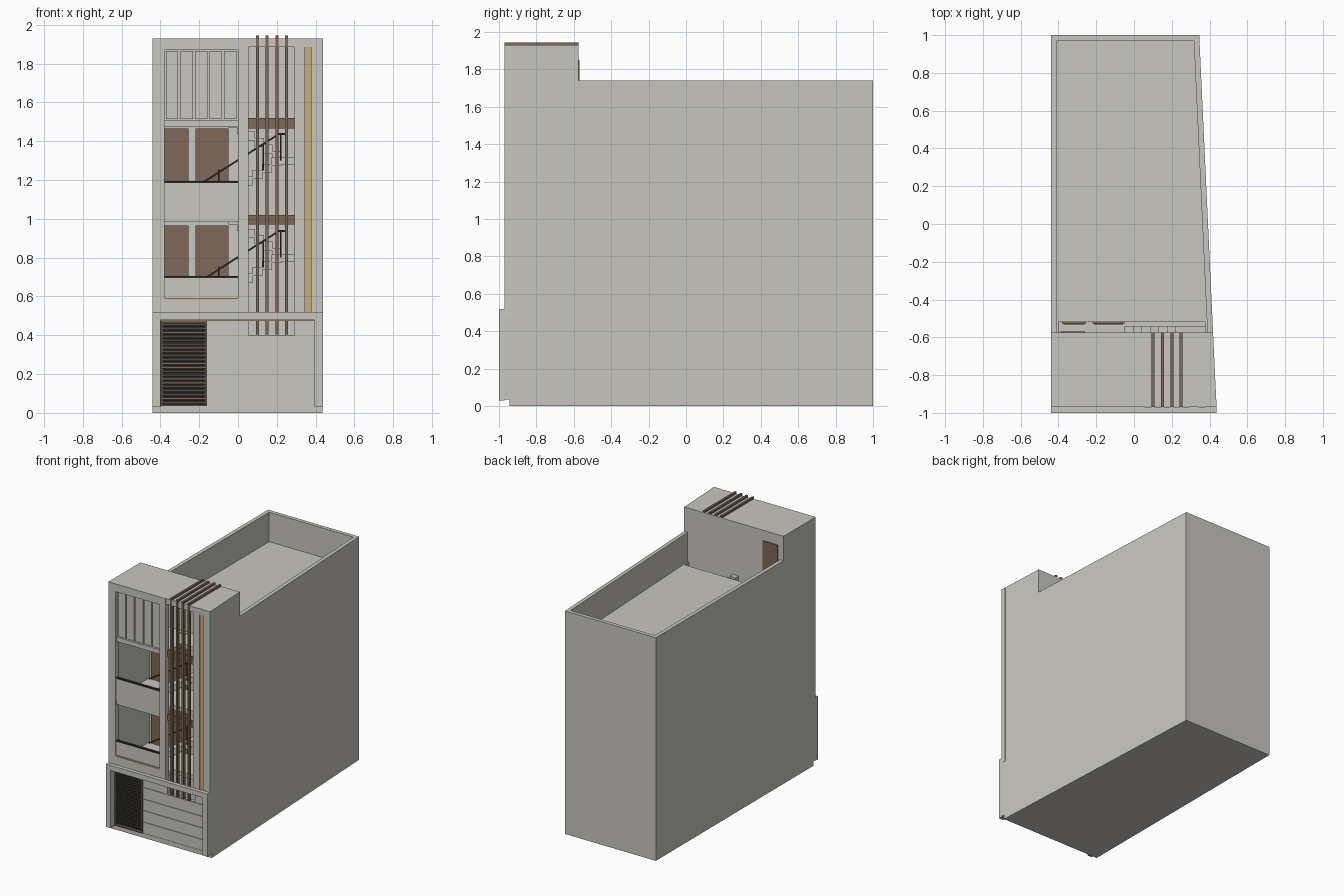
import bpy, bmesh, math
from mathutils import Matrix

if "Cube" in bpy.data.objects:
    bpy.data.objects.remove(bpy.data.objects["Cube"])


def mat(name, c):
    m = bpy.data.materials.new(name)
    m.diffuse_color = (*c, 1)
    m.use_nodes = True
    m.node_tree.nodes["Principled BSDF"].inputs["Base Color"].default_value = m.diffuse_color
    return m


GREY = mat("concrete grey", (0.58, 0.57, 0.53))
BROWN = mat("wood brown", (0.21, 0.14, 0.095))
DARK = mat("dark metal", (0.025, 0.024, 0.023))
GOLD = mat("warm gold", (0.62, 0.42, 0.17))


def prism(name, pts, z0, z1, m=GREY):
    """Upright prism over a plan outline."""
    bm = bmesh.new()
    lo = [bm.verts.new((x, y, z0)) for x, y in pts]
    hi = [bm.verts.new((x, y, z1)) for x, y in pts]
    bm.faces.new(lo[::-1])
    bm.faces.new(hi)
    n = len(pts)
    for i in range(n):
        j = (i + 1) % n
        bm.faces.new((lo[i], lo[j], hi[j], hi[i]))
    bmesh.ops.recalc_face_normals(bm, faces=bm.faces)
    me = bpy.data.meshes.new(name)
    bm.to_mesh(me)
    bm.free()
    me.materials.append(m)
    ob = bpy.data.objects.new(name, me)
    bpy.context.collection.objects.link(ob)
    return ob


def box(name, x0, x1, y0, y1, z0, z1, m=GREY):
    return prism(name, [(x0, y0), (x1, y0), (x1, y1), (x0, y1)], z0, z1, m)


def xr(y):
    """Skewed right boundary of the plot."""
    return 0.437 - (y + 0.97) * 0.0465


def slab(name, x0, y0, y1, z0, z1, inset=0.0):
    """Block from x0 to the skewed right boundary."""
    return prism(name, [(x0, y0), (xr(y0) - inset, y0), (xr(y1) - inset, y1), (x0, y1)], z0, z1)


def bar(name, a, b, w, m):
    """Square bar leaning in the xz plane."""
    dx, dz = b[0] - a[0], b[2] - a[2]
    h = math.hypot(dx, dz) / 2
    ob = box(name, -h, h, -w / 2, w / 2, -w / 2, w / 2, m)
    ob.data.transform(Matrix.Translation(((a[0] + b[0]) / 2, a[1], (a[2] + b[2]) / 2))
                      @ Matrix.Rotation(-math.atan2(dz, dx), 4, 'Y'))


L, F, T, B = -0.44, -0.97, -0.575, -0.52   # left, facade, tower back, inner wall

# Main volume and roof parapet
slab("ground_slab", L, -0.945, 1, 0, 0.035)
slab("main_body", L, B, 1, 0.035, 1.51)
box("parapet_left", L, L + 0.03, T, 1, 1.51, 1.74)
slab("parapet_back", L + 0.03, 0.97, 1, 1.51, 1.74)
prism("parapet_right", [(xr(T) - 0.03, T), (xr(T), T), (xr(0.97), 0.97),
                        (xr(0.97) - 0.03, 0.97)], 1.51, 1.74)

# Front bay side walls, rear wall of the stair tower, roof
box("bay_wall_left", L, -0.40, F, B, 0.035, 1.51)
box("tower_wall_left", L, -0.40, F, T, 1.51, 1.93)
for n, y1, z0, z1 in (("bay_wall_right", B, 0.035, 1.51), ("tower_wall_right", T, 1.51, 1.93)):
    prism(n, [(xr(F) - 0.04, F), (xr(F), F), (xr(y1), y1), (xr(y1) - 0.04, y1)], z0, z1)
slab("tower_back_wall", L, T - 0.03, T, 1.51, 1.93)
slab("tower_roof", L, F + 0.005, T, 1.885, 1.93)
box("roof_door", -0.39, -0.26, T, T + 0.006, 1.51, 1.85, BROWN)

# Facade frame: columns, lintel, grooved right pier with light strip
box("column_left", L, -0.38, F, -0.93, 0.52, 1.93)
box("column_middle", 0, 0.055, F, -0.93, 0.52, 1.93)
box("frame_top", -0.38, 0, F, -0.93, 1.87, 1.93)
box("frame_sill", -0.38, 0, F, -0.93, 0.50, 0.585)
box("sill_light", -0.38, 0, F + 0.002, -0.955, 0.585, 0.591, GOLD)
box("pier_inner", 0.29, 0.345, F, -0.93, 0.48, 1.93)
box("pier_outer", 0.375, xr(F), F, -0.93, 0.48, 1.93)
box("pier_light", 0.345, 0.375, F + 0.008, -0.93, 0.48, 1.93, GOLD)

# Storeys: floors, balcony rails, doors, stairs
for k, z in enumerate((0.52, 1.02)):
    box("balcony_floor", -0.40, 0.0, -0.955, B, z - 0.035, z)
    slab("landing_floor", 0.0, -0.80, B, z - 0.035, z, 0.03)
    top = z + (0.18 if k == 0 else 0.17)
    box("balcony_rail", -0.38, 0, -0.958, -0.94, z, top)
    box("rail_cap", -0.38, 0, -0.96, -0.938, top - 0.004, top + 0.005, DARK)
    for x0, x1 in ((-0.38, -0.255), (-0.22, -0.05)):
        box("room_door", x0, x1, B - 0.008, B, z, z + 0.445, BROWN)
        box("door_leaf", x0 + 0.008, x1 - 0.008, B - 0.012, B, z, z + 0.437, BROWN)
    # Lower flight rising to the right, then the return flight
    for i in range(9):
        x, h = -0.22 + i * 0.049, z + 0.033 * (i + 1)
        box("lower_step", x, x + 0.052, -0.80, -0.69, h - 0.045, h)
    box("half_landing", 0.22, 0.39, -0.80, -0.54, z + 0.26, z + 0.297)
    for i in range(6):
        x, h = 0.22 - (i + 1) * 0.045, z + 0.297 + 0.033 * (i + 1)
        box("upper_step", x, x + 0.048, -0.65, -0.54, h - 0.045, h)
    bar("handrail", (-0.20, -0.81, z + 0.155), (0.215, -0.81, z + 0.42), 0.009, DARK)
    bar("handrail_end", (0.21, -0.81, z + 0.417), (0.25, -0.81, z + 0.417), 0.009, DARK)
    for x, h in ((-0.10, 0.10), (0.01, 0.17), (0.13, 0.23), (0.22, 0.28)):
        box("handrail_post", x - 0.004, x + 0.004, -0.814, -0.806, z + h, z + h + 0.135, DARK)

box("top_floor", -0.40, 0.055, -0.955, T, 1.475, 1.51)
slab("top_landing", 0.0, -0.78, T, 1.475, 1.51, 0.03)

# Boarded panel of the top storey
box("top_panel", -0.38, 0, -0.94, -0.925, 1.51, 1.87)
for i in range(5):
    x = -0.372 + i * 0.075
    box("top_board", x, x + 0.064, -0.948, -0.94, 1.515, 1.865)

# Brown cross beams behind the fins
for z0, z1 in ((0.97, 1.02), (1.465, 1.52), (1.885, 1.929)):
    box("cross_beam", 0.055, 0.29, -0.945, -0.925, z0, z1, BROWN)

# Fins running up the stair opening and over the tower roof
for x in (0.10, 0.15, 0.20, 0.25):
    box("fin_upright", x - 0.008, x + 0.008, F, -0.945, 0.405, 1.945, BROWN)
    box("fin_roof", x - 0.008, x + 0.008, -0.945, T, 1.93, 1.945, BROWN)

# Ground floor portal
box("portal_left", L, -0.40, -1, F, 0.03, 0.52)
box("portal_right", 0.395, 0.437, -1, F, 0.03, 0.52)
box("portal_lintel", -0.40, 0.395, -1, F, 0.48, 0.52)
box("portal_light", -0.40, 0.395, -0.985, F, 0.474, 0.48, GOLD)
box("portal_soffit", L, 0.055, F, -0.90, 0.48, 0.52)

# Garage panel in grooved boards, lowered under the stair opening
box("garage_panel", -0.16, 0.40, -0.94, -0.92, 0.035, 0.40)
box("garage_panel_left", -0.16, 0.055, -0.94, -0.92, 0.40, 0.48)
box("garage_panel_right", 0.29, 0.40, -0.94, -0.92, 0.40, 0.48)
for i in range(5):
    z = 0.037 + i * 0.09
    for x0, x1 in ((-0.155, 0.055), (0.055, 0.29), (0.29, 0.395)):
        high = 0.40 if x0 == 0.055 else 0.478
        box("garage_board", x0, x1, -0.946, -0.94, z, min(z + 0.085, high))

# Slatted gate
box("gate_back", -0.40, -0.16, -0.935, -0.92, 0.035, 0.48, DARK)
for x in (-0.398, -0.168):
    box("gate_stile", x, x + 0.008, -0.955, -0.935, 0.035, 0.475, BROWN)
for z in (0.035, 0.467):
    box("gate_rail", -0.39, -0.168, -0.955, -0.935, z, z + 0.008, BROWN)
for i in range(21):
    z = 0.05 + i * 0.02
    box("gate_slat", -0.39, -0.168, -0.948, -0.935, z, z + 0.006, BROWN)
    box("gate_bar", -0.39, -0.168, -0.953, -0.94, z + 0.006, z + 0.017, DARK)
